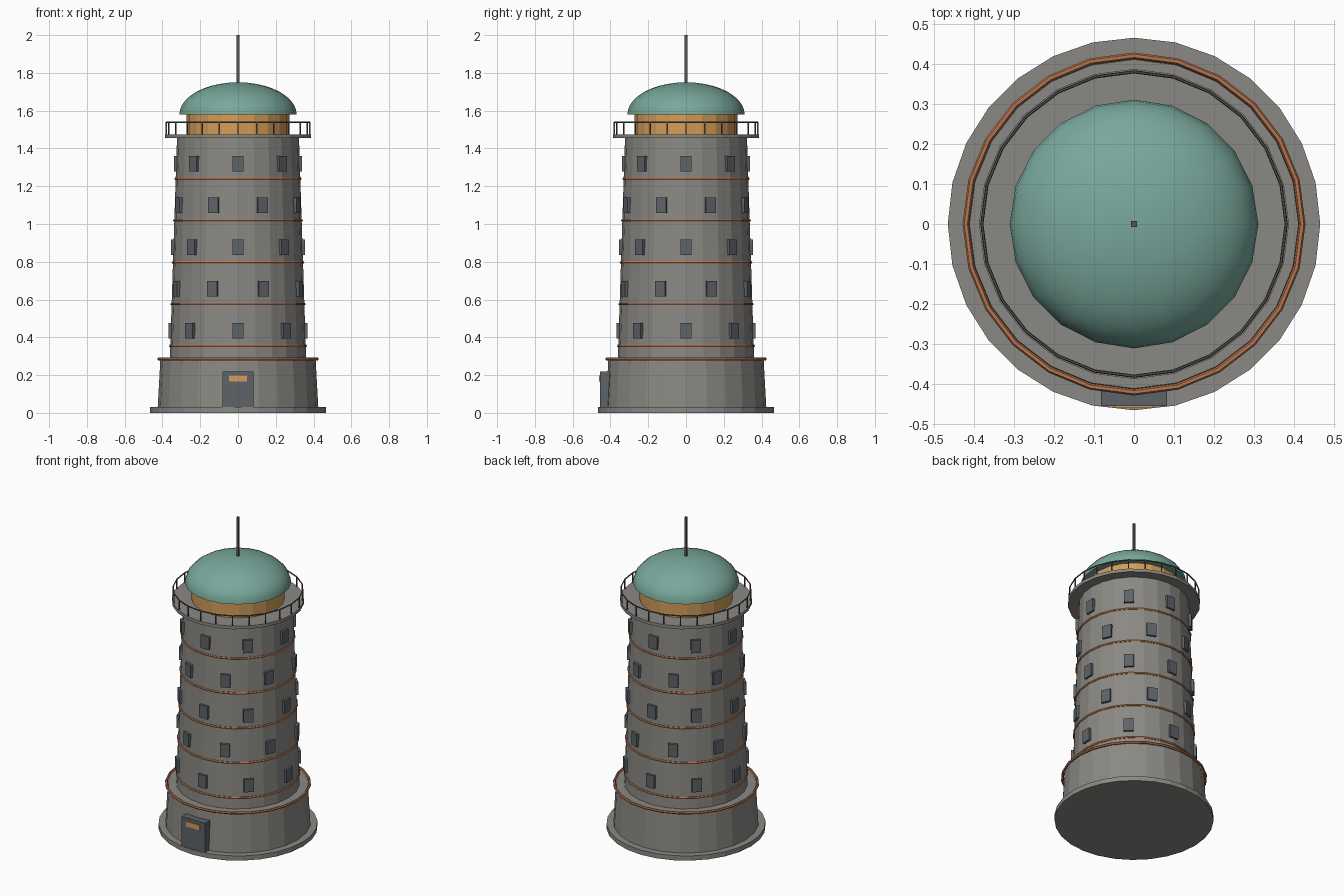
import bpy, bmesh
from math import sin, cos, pi, tau
from mathutils import Matrix, Vector

cube = bpy.data.objects.get("Cube")
if cube:
    bpy.data.objects.remove(cube)


def material(name, rgb):
    m = bpy.data.materials.new(name)
    m.use_nodes = True
    m.diffuse_color = (*rgb, 1)
    m.node_tree.nodes["Principled BSDF"].inputs["Base Color"].default_value = (*rgb, 1)
    return m


stone = material("grey stone", (0.26, 0.25, 0.23))
copper = material("copper", (0.47, 0.18, 0.08))
slate = material("slate grey", (0.11, 0.125, 0.14))
amber = material("amber glass", (0.65, 0.34, 0.10))
verdigris = material("verdigris green", (0.19, 0.39, 0.33))
iron = material("dark iron", (0.09, 0.09, 0.09))


def finish(name, bm, mat):
    bmesh.ops.recalc_face_normals(bm, faces=bm.faces)
    me = bpy.data.meshes.new(name)
    bm.to_mesh(me)
    bm.free()
    me.materials.append(mat)
    ob = bpy.data.objects.new(name, me)
    bpy.context.collection.objects.link(ob)
    return ob


def lathe(name, profile, sides, mat, closed=False):
    """Spin (radius, z) points round z; open profiles get capped ends."""
    bm = bmesh.new()
    rings = [[bm.verts.new((r * cos(tau * i / sides), r * sin(tau * i / sides), z))
              for i in range(sides)] for r, z in profile]
    pairs = list(zip(rings, rings[1:]))
    if closed:
        pairs.append((rings[-1], rings[0]))
    else:
        bm.faces.new(rings[0])
        bm.faces.new(rings[-1])
    for a, b in pairs:
        for i in range(sides):
            j = (i + 1) % sides
            bm.faces.new((a[i], a[j], b[j], b[i]))
    return finish(name, bm, mat)


def band(name, radius, z, thick, sides, mat):
    """Ring with a small round section."""
    section = [(radius + thick * cos(tau * k / 6), z + thick * sin(tau * k / 6))
               for k in range(6)]
    return lathe(name, section, sides, mat, closed=True)


def add_box(bm, centre, size, angle=0):
    bmesh.ops.create_cube(bm, size=1, matrix=Matrix.Rotation(angle, 4, "Z")
                          @ Matrix.Translation(centre) @ Matrix.Diagonal((*size, 1)))


def box(name, centre, size, mat):
    bm = bmesh.new()
    add_box(bm, centre, size)
    return finish(name, bm, mat)


def shaft_radius(z):
    return 0.361 - 0.038 * (z - 0.28) / 1.175


# Plinth, base drum and tapering shaft
lathe("plinth", [(0.465, 0), (0.465, 0.03)], 28, stone)
lathe("base_drum", [(0.425, 0.03), (0.411, 0.285)], 24, stone)
lathe("tower_shaft", [(shaft_radius(z), z) for z in (0.28, 1.455)], 24, stone)
band("base_band", 0.42, 0.285, 0.008, 24, copper)

# Copper bands with a staggered row of windows above each
windows = bmesh.new()
for row in range(5):
    z = 0.355 + 0.221 * row
    band(f"shaft_band_{row + 1}", shaft_radius(z), z, 0.007, 24, copper)
    zw = z + 0.08
    for k in range(8):
        angle = (k + 0.5 * (row % 2)) * pi / 4
        add_box(windows, (0, -shaft_radius(zw), zw), (0.058, 0.024, 0.082), angle)
finish("windows", windows, slate)

# Door with a lit panel
box("door", (0, -0.427, 0.125), (0.166, 0.056, 0.19), slate)
box("door_panel", (0, -0.457, 0.183), (0.096, 0.006, 0.032), amber)

# Gallery with railing
lathe("gallery", [(0.387, 1.455), (0.387, 1.475)], 24, stone)
band("gallery_rail", 0.38, 1.538, 0.004, 24, iron)
posts = bmesh.new()
for k in range(24):
    add_box(posts, (0, -0.38, 1.505), (0.006, 0.006, 0.065), k * tau / 24)
finish("railing_posts", posts, iron)

# Lantern room, dome and mast
lathe("lantern_room", [(0.272, 1.475), (0.272, 1.585)], 20, amber)
steps = 10
dome = lathe("dome", [(0.31 * cos(k * pi / 2 / steps) + 0.0005, 1.58 + 0.17 * sin(k * pi / 2 / steps))
                      for k in range(steps + 1)], 20, verdigris)
bpy.ops.object.select_all(action="DESELECT")
dome.select_set(True)
bpy.context.view_layer.objects.active = dome
bpy.ops.object.shade_smooth_by_angle(angle=0.7)
box("mast", (0, 0, 1.87), (0.014, 0.014, 0.26), iron)
